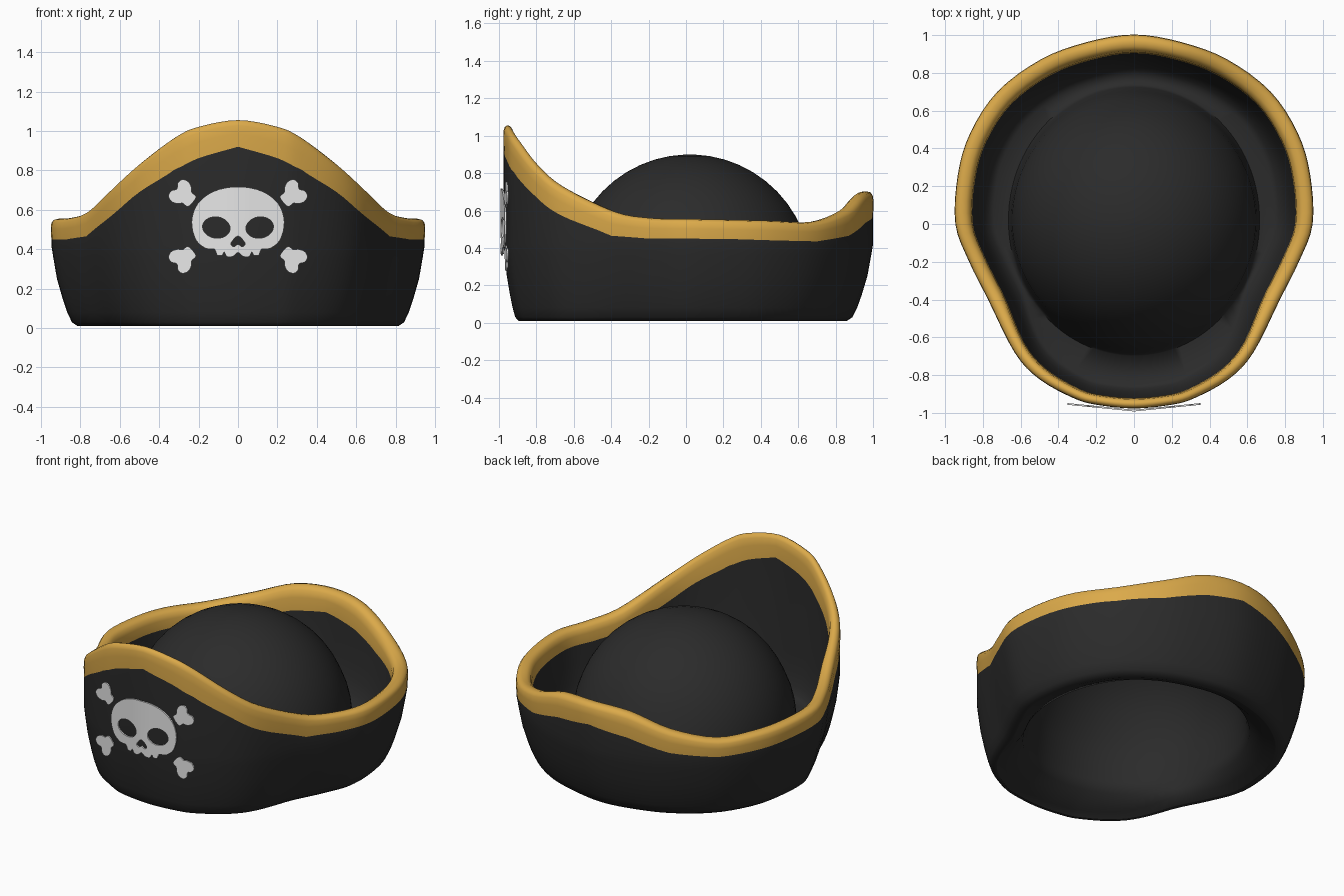
import bpy, bmesh, math
from mathutils import Vector

cube = bpy.data.objects.get("Cube")
if cube:
    bpy.data.objects.remove(cube)


def material(name, rgb):
    m = bpy.data.materials.new(name)
    m.use_nodes = True
    m.diffuse_color = (*rgb, 1)
    bsdf = m.node_tree.nodes["Principled BSDF"]
    bsdf.inputs["Base Color"].default_value = (*rgb, 1)
    bsdf.inputs["Roughness"].default_value = 0.8
    return m


BLACK = material("black felt", (0.024, 0.024, 0.024))
GOLD = material("gold trim", (0.71, 0.4, 0.068))
BONE = material("bone white", (0.8, 0.8, 0.8))


def smooth_loop(points, steps):
    """Closed Catmull-Rom loop through the points."""
    out, n = [], len(points)
    for i in range(n):
        a, b, c, d = (Vector(points[(i + k) % n]) for k in (-1, 0, 1, 2))
        for s in range(steps):
            t = s / steps
            out.append(0.5 * (2 * b + (c - a) * t + (2 * a - 5 * b + 4 * c - d) * t * t
                              + (3 * b - a - 3 * c + d) * t ** 3))
    return out


def mirror_loop(half):
    """Half outline starting and ending on the centre line, closed by mirroring."""
    return half + [(-p[0], *p[1:]) for p in half[-2:0:-1]]


def add_object(name, mesh, mat, angle=70):
    ob = bpy.data.objects.new(name, mesh)
    bpy.context.collection.objects.link(ob)
    mesh.materials.clear()
    mesh.materials.append(mat)
    bpy.ops.object.select_all(action='DESELECT')
    ob.select_set(True)
    bpy.context.view_layer.objects.active = ob
    bpy.ops.object.shade_smooth_by_angle(angle=math.radians(angle))
    return ob


def loft(name, rings, mat, cap_first=False, cap_last=False):
    bm = bmesh.new()
    rows = [[bm.verts.new(p) for p in ring] for ring in rings]
    n = len(rows[0])
    for low, high in zip(rows, rows[1:]):
        for j in range(n):
            k = (j + 1) % n
            bm.faces.new((low[j], low[k], high[k], high[j]))
    if cap_first:
        bm.faces.new(rows[0][::-1])
    if cap_last:
        bm.faces.new(rows[-1])
    mesh = bpy.data.meshes.new(name)
    bm.to_mesh(mesh)
    bm.free()
    return add_object(name, mesh, mat)


# Brim plan, front to back: x, y, rim height, lower edge of trim
HALF = [(0, -.975, 1.055, .92), (.2, -.955, 1.022, .862), (.32, -.92, .97, .805),
        (.5, -.82, .84, .69), (.63, -.68, .725, .58), (.77, -.4, .595, .465),
        (.87, -.2, .56, .45), (.943, 0, .555, .45), (.93, .26, .55, .447),
        (.865, .48, .545, .44), (.72, .7, .54, .435), (.49, .87, .6, .465),
        (.25, .96, .685, .535), (0, 1, .703, .57)]
STEPS = 4
KEYS = mirror_loop(HALF)
COLUMNS = smooth_loop(KEYS, STEPS)
for i, col in enumerate(COLUMNS):       # trim edge stays straight between keys
    a, b = KEYS[i // STEPS][3], KEYS[(i // STEPS + 1) % len(KEYS)][3]
    col[3] = a + (b - a) * (i % STEPS) / STEPS


def ring(scale, height):
    """Outline scaled inward, less so at the front; height is a rule per column."""
    out = []
    for x, y, rim, band in COLUMNS:
        front = max(0, min(1, (-y - .45) / .5))
        s = scale + (1 - scale) * .42 * front
        out.append((x * s, y * s, height(rim, band)))
    return out


def level(scale, z):
    return ring(scale, lambda rim, band: z)


def trim_ring(scale, t):
    return ring(scale, lambda rim, band: band + (rim - band) * t)


def dome_ring(radius, z):
    """Round near the top, stretched front to back near the foot."""
    stretch = 1 + .08 * max(0, min(1, (.5 - z) / .4))
    out = []
    for x, y, *_ in COLUMNS:
        a = math.atan2(y - .02, x)
        out.append((radius * math.cos(a), .02 + radius * stretch * math.sin(a), z))
    return out


def dome(radius):
    angles = [math.radians(88 * i / 12) for i in range(13)]
    return [dome_ring(radius * math.cos(a), .25 + radius * math.sin(a)) for a in angles]


# Hollow lining of the crown, sweeping out to the lower lip
lip = level(.83, .01)
lining = dome(.625)[::-1] + [dome_ring(.632, .15), dome_ring(.645, .08), level(.765, .035), lip]
loft("crown_lining", lining, BLACK, cap_first=True)

# Brim outside, from the lower lip to the trim
outer_edge = trim_ring(1, 0)
loft("brim_outer", [lip, level(.86, .01), level(.89, .03), level(.915, .08), level(.94, .15),
                    level(.97, .25), level(.99, .36), level(1, .42), outer_edge], BLACK)

# Rolled trim over the brim edge
inner_edge = trim_ring(.905, 0)
loft("brim_trim", [outer_edge, trim_ring(1.003, .5), trim_ring(1, .8), trim_ring(.988, .95),
                   trim_ring(.965, 1), trim_ring(.94, .98), trim_ring(.918, .85),
                   trim_ring(.908, .55), inner_edge], GOLD)

# Brim inside, curving through a gutter into the crown dome
inside = [inner_edge, level(.89, .34), level(.87, .23), level(.845, .15), level(.815, .105),
          level(.785, .085), dome_ring(.665, .09), dome_ring(.656, .13)]
loft("brim_inside_and_crown", inside + dome(.65), BLACK, cap_last=True)


def emblem(name, loops):
    """Filled flat outline with holes, bent to follow the front of the brim."""
    curve = bpy.data.curves.new(name, 'CURVE')
    curve.dimensions = '2D'
    curve.fill_mode = 'BOTH'
    curve.extrude = .0045
    for loop in loops:
        spline = curve.splines.new('POLY')
        spline.points.add(len(loop) - 1)
        for p, co in zip(spline.points, loop):
            p.co = (co[0], co[1], 0, 1)
        spline.use_cyclic_u = True
    helper = bpy.data.objects.new(name + "_outline", curve)
    bpy.context.collection.objects.link(helper)
    deps = bpy.context.evaluated_depsgraph_get()
    mesh = bpy.data.meshes.new_from_object(helper.evaluated_get(deps))
    bpy.data.objects.remove(helper)
    bm = bmesh.new()
    bm.from_mesh(mesh)
    for i in range(-3, 4):
        bmesh.ops.bisect_plane(bm, geom=bm.verts[:] + bm.edges[:] + bm.faces[:],
                               plane_co=(i * .07, 0, 0), plane_no=(1, 0, 0))
    for v in bm.verts:
        x, z, depth = v.co
        v.co = (x, -.988 + .1 * abs(x) - depth, z)
    bmesh.ops.remove_doubles(bm, verts=bm.verts[:], dist=.0002)
    bm.to_mesh(mesh)
    bm.free()
    add_object(name, mesh, BONE, 30)


# Skull plate with eye, nose and tooth cut-outs
skull = mirror_loop([(0, .717), (.12, .695), (.205, .63), (.235, .54), (.215, .45),
                     (.165, .405), (.12, .4), (.105, .37), (.08, .37), (.07, .385),
                     (.055, .362), (.025, .364), (0, .383)])
nose = mirror_loop([(0, .467), (.036, .43), (.022, .413), (0, .425)])


def eye(side):
    pts = []
    for i in range(20):
        a = math.tau * i / 20
        u, v = .07 * math.cos(a), .054 * math.sin(a)
        pts.append((side * (.11 + u - .1 * v), .51 + v + .12 * u))
    return pts


emblem("skull", [smooth_loop(skull, 4), smooth_loop(nose, 4), eye(1), eye(-1)])

# Four stubby bone ends around the skull
KNOB = [(.04, 0), (.055, .025), (.05, .054), (.02, .066), (-.012, .054), (-.03, .036), (-.062, .03)]
knob = KNOB + [(u, -v) for u, v in KNOB[:0:-1]]
for side, across in ((1, "left"), (-1, "right")):
    for up, z, tier in ((1, .68, "upper"), (-1, .351, "lower")):
        c, s = math.cos(.7), up * math.sin(.7)
        pts = [(side * (.28 + u * c - v * s), z + u * s + v * c)
               for u, v in smooth_loop(knob, 4)]
        emblem(f"{tier}_{across}_bone", [pts])
